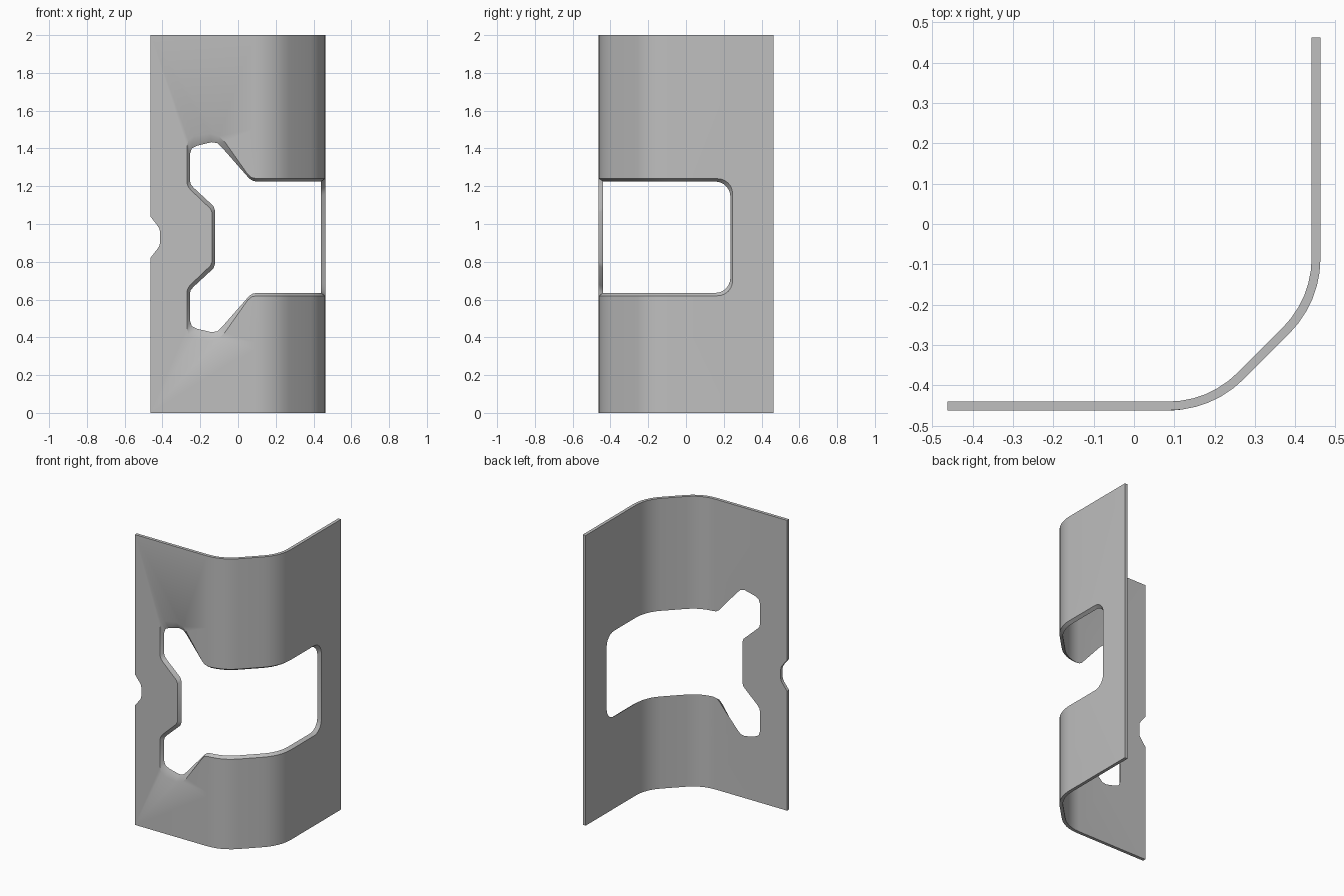
import bpy, bmesh, math
from mathutils import Vector

cube = bpy.data.objects.get("Cube")
if cube:
    bpy.data.objects.remove(cube, do_unlink=True)

HALF, THICK, HEIGHT, MID = 0.4625, 0.022, 2.0, 0.93
RADIUS, SEGS = 0.2535, 6
FACE = HALF - THICK / 2             # centreline offset of both flat wings
START = 0.085                       # where the first bend begins
ARC = RADIUS * math.pi / 4
DIAG = 0.16
ENDS = [START, START + ARC, START + ARC + DIAG, START + 2 * ARC + DIAG]
TOTAL = ENDS[3] + START + HALF


def bend(s, t):
    """Map distance along the sheet and outward offset to the bent plan."""
    pos, ang = Vector((-HALF, -FACE)), 0.0
    left = s + HALF
    for length, turn in ((START + HALF, 0), (ARC, 1), (DIAG, 0), (ARC, 1), (START + HALF, 0)):
        step = min(left, length)
        if turn:
            a = ang + step / RADIUS
            pos += RADIUS * Vector((math.sin(a) - math.sin(ang), math.cos(ang) - math.cos(a)))
            ang = a
        else:
            pos += step * Vector((math.cos(ang), math.sin(ang)))
        left -= step
        if left <= 1e-7:
            break
    return pos + t * Vector((math.sin(ang), -math.cos(ang)))


def mirrored(upper):
    """Close an upper half outline with its reflection below."""
    return upper + [(s, -h) for s, h in reversed(upper)]


def opening(end, top, lobe, r=0.08):
    """Window outline: rounded far corner, then the lobed near end."""
    corner = [(end - r + r * math.cos(a), top - r + r * math.sin(a))
              for a in (i * math.pi / 12 for i in range(7))]
    return mirrored(corner + lobe)


outer_lobe = [(.10, .31), (.07, .316), (.05, .335), (-.07, .505), (-.10, .535),
              (-.15, .55), (-.235, .535), (-.262, .515), (-.27, .48), (-.27, .285),
              (-.262, .265), (-.25, .25), (-.145, .15), (-.138, .13)]
inner_lobe = [(.10, .295), (.08, .298), (.06, .31), (-.085, .475), (-.11, .498),
              (-.14, .503), (-.215, .485), (-.245, .47), (-.255, .44), (-.255, .30),
              (-.25, .28), (-.235, .262), (-.13, .165), (-.122, .14)]
window = {1: opening(.975, .31, outer_lobe), -1: opening(.963, .295, inner_lobe)}

# Sheet outline with the small notch in its free edge
notch = [(-HALF, .108), (-.425, .06), (-.416, .045), (-.413, .03)]
rim = ([(TOTAL, -MID), (TOTAL, HEIGHT - MID), (-HALF, HEIGHT - MID)]
       + mirrored(notch) + [(-HALF, -MID)])

# Flat sheet: both skins, then the walls of the rim and the window
bm = bmesh.new()
loops = {}
for side in (1, -1):
    edges = []
    for name, pts in (("rim", rim), ("window", window[side])):
        vs = [bm.verts.new((s, -side * THICK / 2, h)) for s, h in pts]
        loops[name, side] = vs
        edges += [bm.edges.new((a, b)) for a, b in zip(vs, vs[1:] + vs[:1])]
    bmesh.ops.triangle_fill(bm, edges=edges, use_beauty=True, normal=(0, -side, 0))
for name in ("rim", "window"):
    a, b = loops[name, 1], loops[name, -1]
    for i in range(len(a)):
        j = (i + 1) % len(a)
        bm.faces.new((a[i], a[j], b[j], b[i]))

# Cut lines across the two bends, then fold the sheet
for begin in (ENDS[0], ENDS[2]):
    for k in range(SEGS + 1):
        bmesh.ops.bisect_plane(bm, geom=bm.verts[:] + bm.edges[:] + bm.faces[:], dist=1e-5,
                               plane_co=(begin + ARC * k / SEGS, 0, 0), plane_no=(1, 0, 0))
for v in bm.verts:
    x, y = bend(v.co.x, -v.co.y)
    v.co = (x, y, v.co.z + MID)
bmesh.ops.recalc_face_normals(bm, faces=bm.faces[:])

mesh = bpy.data.meshes.new("bent_sheet")
bm.to_mesh(mesh)
bm.free()
sheet = bpy.data.objects.new("bent_sheet", mesh)
bpy.context.collection.objects.link(sheet)

# Plain grey metal
grey = bpy.data.materials.new("light_grey")
grey.use_nodes = True
colour = (0.52, 0.52, 0.52, 1)
grey.diffuse_color = colour
grey.node_tree.nodes["Principled BSDF"].inputs["Base Color"].default_value = colour
mesh.materials.append(grey)

bpy.context.view_layer.objects.active = sheet
sheet.select_set(True)
bpy.ops.object.shade_smooth_by_angle(angle=math.radians(30))
